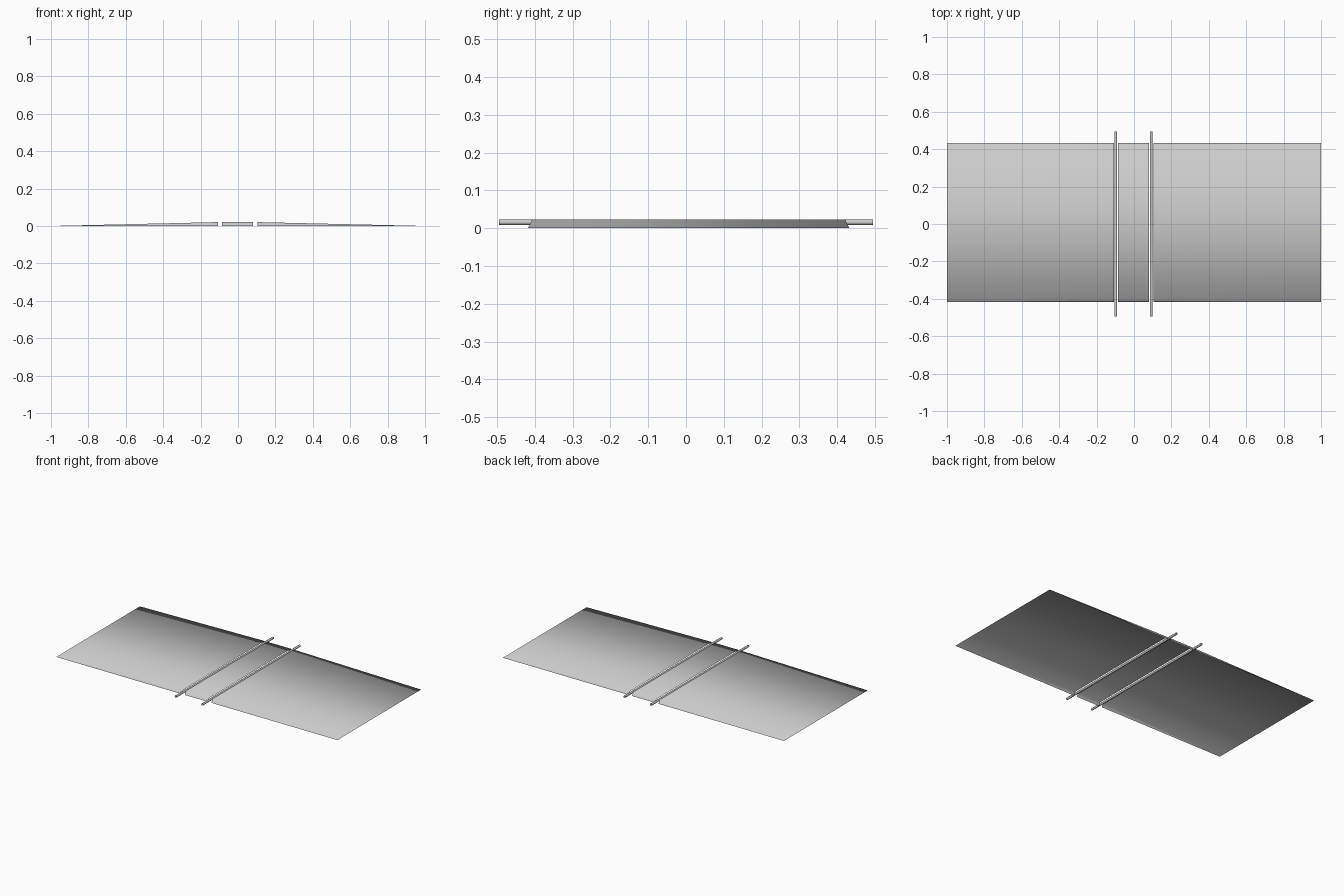
import bpy, bmesh, math
from mathutils import Matrix

if "Cube" in bpy.data.objects:
    bpy.data.objects.remove(bpy.data.objects["Cube"])

TOP = 0.021


def make(name, bm, angle=math.radians(80)):
    mesh = bpy.data.meshes.new(name)
    bm.to_mesh(mesh)
    bm.free()
    for p in mesh.polygons:
        p.use_smooth = True
    ob = bpy.data.objects.new(name, mesh)
    bpy.context.collection.objects.link(ob)
    return ob


def panel(name, stations):
    """Thin shell with a flat top and sloping front and back skirts; stations are (x, height)."""
    bm = bmesh.new()
    rows = []
    for x, h in stations:
        s = 0.5 * h
        pts = [(-0.418, 0.0), (-0.418 + s, h), (0.432 - s, h), (0.432, 0.0)]
        rows.append([bm.verts.new((x, y, z)) for y, z in pts])
    for a, b in zip(rows, rows[1:]):
        for i in range(3):
            bm.faces.new((a[i], b[i], b[i + 1], a[i + 1]))
    return make(name, bm)


# Tapered ramps on both sides and the level strip between the rods
panel("left_ramp", [(-1.0, 0.0005), (-0.107, TOP)])
panel("centre_strip", [(-0.086, TOP), (0.081, TOP)])
panel("right_ramp", [(0.103, TOP), (1.0, 0.0005)])

# Open-ended rods lying in the gaps
for name, x in (("left_rod", -0.097), ("right_rod", 0.092)):
    bm = bmesh.new()
    bmesh.ops.create_cone(bm, cap_ends=False, segments=8, radius1=0.0072,
                          radius2=0.0072, depth=0.99,
                          matrix=Matrix.Translation((x, 0, 0.0155)) @ Matrix.Rotation(math.pi / 2, 4, 'X'))
    make(name, bm)
